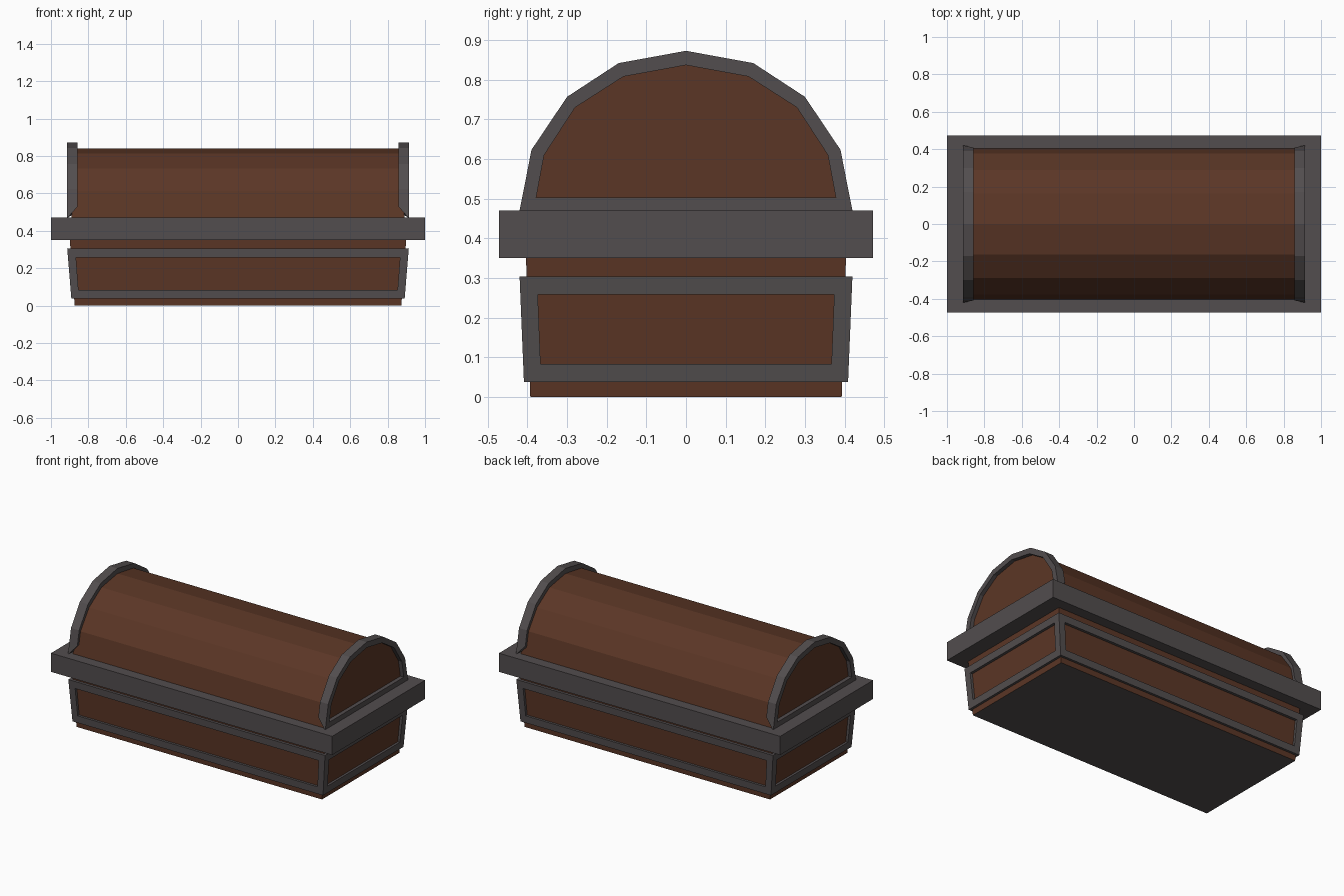
import bpy, bmesh

if "Cube" in bpy.data.objects:
    bpy.data.objects.remove(bpy.data.objects["Cube"])


def material(name, color):
    m = bpy.data.materials.new(name)
    m.diffuse_color = color
    m.use_nodes = True
    m.node_tree.nodes["Principled BSDF"].inputs["Base Color"].default_value = m.diffuse_color
    return m


wood = material("wood", (0.105, 0.037, 0.019, 1))
iron = material("iron", (0.085, 0.075, 0.077, 1))


def build(name, loops, mat, caps=False, closed=False):
    """Join matching point loops with quads; cap the ends or close into a ring."""
    bm = bmesh.new()
    rows = [[bm.verts.new(p) for p in loop] for loop in loops]
    n = len(rows[0])
    pairs = list(zip(rows, rows[1:]))
    if closed:
        pairs.append((rows[-1], rows[0]))
    for a, b in pairs:
        for i in range(n):
            j = (i + 1) % n
            bm.faces.new((a[i], a[j], b[j], b[i]))
    if caps:
        bm.faces.new(rows[0])
        bm.faces.new(rows[-1])
    bmesh.ops.recalc_face_normals(bm, faces=bm.faces)
    mesh = bpy.data.meshes.new(name)
    bm.to_mesh(mesh)
    bm.free()
    obj = bpy.data.objects.new(name, mesh)
    bpy.context.collection.objects.link(obj)
    mesh.materials.append(mat)
    return obj


def rect(x, y, z):
    return [(-x, -y, z), (x, -y, z), (x, y, z), (-x, y, z)]


# Tapered wooden body with an iron underside
body = build("body", [rect(0.873, 0.393, 0), rect(0.90, 0.404, 0.36)], wood, caps=True)
body.data.materials.append(iron)
for f in body.data.polygons:
    if f.normal.z < -0.9:
        f.material_index = 1

# Wide iron band around the opening
build("band", [rect(1.0, 0.472, 0.35), rect(1.0, 0.472, 0.47)], iron, caps=True)


# Iron frames on the four body sides, mitred at the corners
def side_frame(name, widths, inner_widths, depths, sign, along_x):
    d = 0.03
    z0, z1, iz0, iz1 = 0.037, 0.304, 0.083, 0.258

    def depth(z):
        return depths[0] + (depths[1] - depths[0]) * (z - z0) / (z1 - z0)

    def loop(w, za, zb, pull, shrink):
        pts = [(-w[0], za), (w[0], za), (w[1], zb), (-w[1], zb)]
        out = []
        for u, z in pts:
            u -= shrink if u > 0 else -shrink
            v = sign * (depth(z) - pull)
            out.append((u, v, z) if along_x else (v, u, z))
        return out

    build(name, [loop(widths, z0, z1, 0, 0), loop(inner_widths, iz0, iz1, 0, 0),
                 loop(inner_widths, iz0, iz1, d, 0), loop(widths, z0, z1, d, d)],
          iron, closed=True)


X, Y = (0.891, 0.913), (0.409, 0.42)
for sign, label in ((-1, "front"), (1, "back")):
    side_frame(label + "_frame", X, (0.853, 0.866), Y, sign, True)
for sign, label in ((-1, "left"), (1, "right")):
    side_frame(label + "_frame", Y, (0.367, 0.374), X, sign, False)


# Half profiles run from the band to the peak, then mirror across y
def arch(half):
    return half + [(-y, z) for y, z in reversed(half[:-1])]


lid = arch([(0.407, 0.46), (0.376, 0.612), (0.289, 0.732), (0.163, 0.813), (0, 0.84)])
build("lid", [[(x, y, z) for y, z in lid] for x in (-0.89, 0.89)], wood, caps=True)

# Iron arch rims at both lid ends, cut diagonally at the foot
outer = arch([(0.42, 0.47), (0.408, 0.53), (0.39, 0.623), (0.30, 0.757),
              (0.17, 0.842), (0, 0.873)])
inner = arch([(0.378, 0.503), (0.373, 0.53), (0.358, 0.61), (0.28, 0.73),
              (0.158, 0.808), (0, 0.837)])
for s, label in ((-1, "left"), (1, "right")):
    front = [[(s * 0.915, y, z) for y, z in p] for p in (outer, inner)]
    back_in = [(s * 0.857, y, z) for y, z in inner]
    back_out = [(s * (0.91 if z < 0.5 else 0.857), y, z) for y, z in outer]
    build(label + "_lid_rim", [front[0], front[1], back_in, back_out], iron, closed=True)
